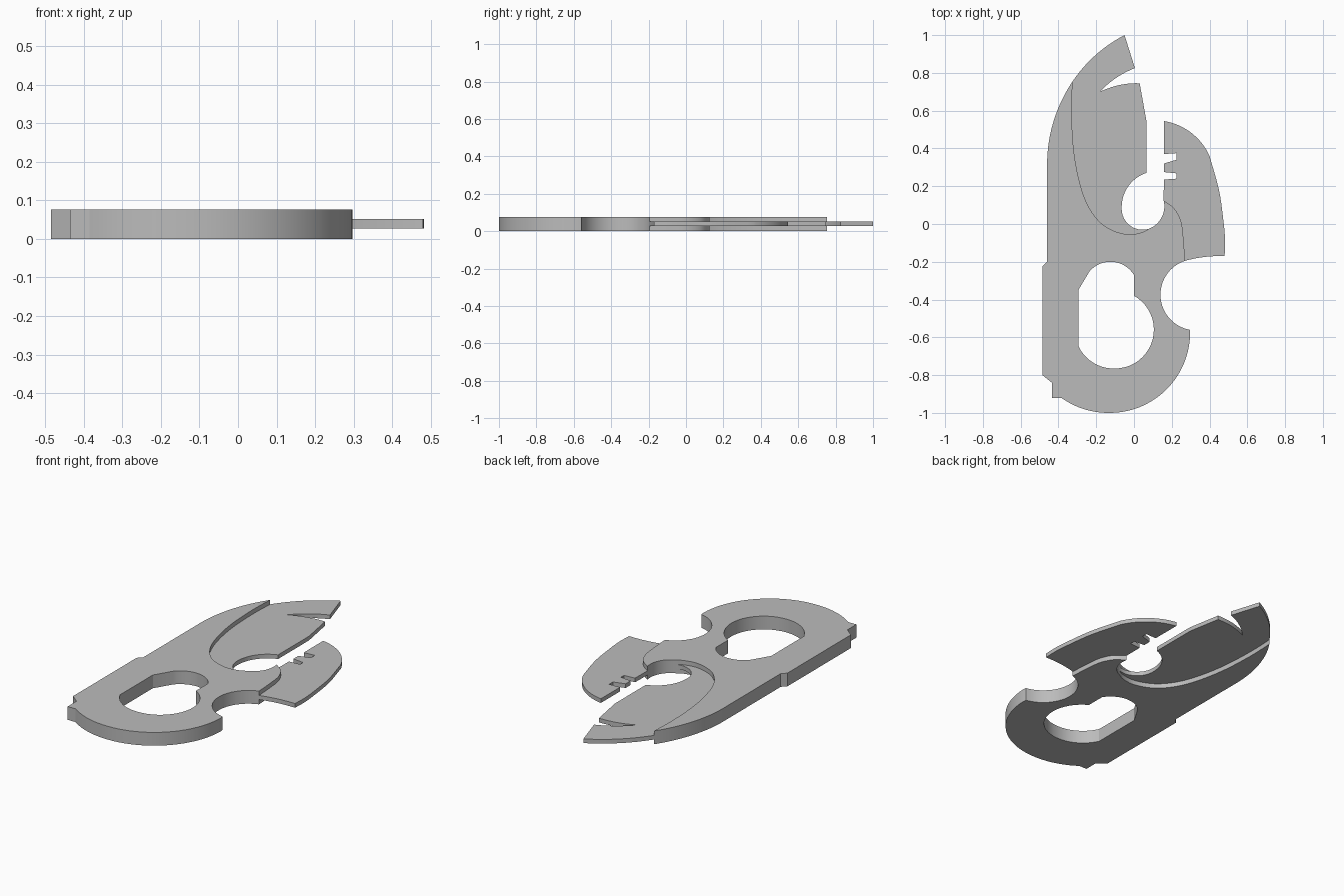
import bpy
import bmesh
import math
from mathutils import Vector
from mathutils.geometry import intersect_line_line

cube = bpy.data.objects.get("Cube")
if cube:
    bpy.data.objects.remove(cube, do_unlink=True)

steel = bpy.data.materials.new("grey_steel")
steel.use_nodes = True
GREY = (0.5, 0.5, 0.5, 1.0)
steel.diffuse_color = GREY
steel.node_tree.nodes["Principled BSDF"].inputs["Base Color"].default_value = GREY


def arc(a, m, b, n=20):
    """Points of the circular arc from a through m to b."""
    a, m, b = (Vector((*p, 0)) for p in (a, m, b))
    up = Vector((0, 0, 1))
    p, q = (a + m) / 2, (m + b) / 2
    c = intersect_line_line(p, p + up.cross(m - a), q, q + up.cross(b - m))[0]
    start = math.atan2(a.y - c.y, a.x - c.x)
    sweep = math.atan2(b.y - c.y, b.x - c.x) - start
    turn = (m - a).cross(b - m).z
    sweep = sweep % math.tau if turn > 0 else -((-sweep) % math.tau)
    r = (a - c).length
    return [(c.x + r * math.cos(start + sweep * i / n),
             c.y + r * math.sin(start + sweep * i / n)) for i in range(n + 1)]


def spline(pts, n=5):
    """Smooth curve through all the points."""
    v = [Vector(p) for p in pts]
    v = [2 * v[0] - v[1]] + v + [2 * v[-1] - v[-2]]
    out = []
    for p0, p1, p2, p3 in zip(v, v[1:], v[2:], v[3:]):
        for i in range(n):
            t = i / n
            out.append(tuple(0.5 * (2 * p1 + (p2 - p0) * t
                       + (2 * p0 - 5 * p1 + 4 * p2 - p3) * t * t
                       + (3 * p1 - p0 - 3 * p2 + p3) * t ** 3)))
    return out + [tuple(v[-2])]


def plate(name, loops, z0, z1):
    """Extrude closed outlines (first the rim, then holes) into a flat plate."""
    bm = bmesh.new()
    for loop in loops:
        clean = [p for i, p in enumerate(loop)
                 if (Vector(p) - Vector(loop[i - 1])).length > 1e-4]
        vs = [bm.verts.new((x, y, z0)) for x, y in clean]
        for i, vert in enumerate(vs):
            bm.edges.new((vs[i - 1], vert))
    bmesh.ops.triangle_fill(bm, edges=bm.edges[:], use_beauty=True)
    top = bmesh.ops.extrude_face_region(bm, geom=bm.faces[:], use_keep_orig=True)
    moved = [g for g in top["geom"] if isinstance(g, bmesh.types.BMVert)]
    bmesh.ops.translate(bm, verts=moved, vec=(0, 0, z1 - z0))
    bmesh.ops.recalc_face_normals(bm, faces=bm.faces[:])
    mesh = bpy.data.meshes.new(name)
    bm.to_mesh(mesh)
    bm.free()
    mesh.materials.append(steel)
    obj = bpy.data.objects.new(name, mesh)
    bpy.context.collection.objects.link(obj)
    bpy.ops.object.select_all(action='DESELECT')
    obj.select_set(True)
    bpy.context.view_layer.objects.active = obj
    bpy.ops.object.shade_smooth_by_angle(angle=math.radians(25))


# Edges shared between the handle and the thin plates
shoulder = (-0.325, 0.755)
tip = (0.08, -0.025)
throat = (0.157, 0.125)
corner = (0.27, -0.195)
blade_seam = spline([shoulder, (-0.33, 0.6), (-0.32, 0.4), (-0.29, 0.23),
                     (-0.245, 0.1), (-0.18, 0.01), (-0.11, -0.035),
                     (-0.03, -0.055), (0.04, -0.045), tip])
jaw_seam = spline([throat, (0.215, 0.08), (0.25, 0.01), (0.262, -0.08), corner])

# Thick handle with its finger opening
handle_rim = (
    arc((-0.46, 0.32), (-0.424, 0.55), shoulder)
    + blade_seam
    + arc(tip, (0.135, 0.017), throat)
    + jaw_seam
    + arc(corner, (0.14, -0.37), (0.295, -0.56))
    + arc((0.297, -0.58), (0.174, -0.874), (-0.13, -1.0))
    + arc((-0.13, -1.0), (-0.265, -0.98), (-0.385, -0.92), 10)
    + [(-0.435, -0.92), (-0.435, -0.84), (-0.485, -0.8),
       (-0.485, -0.225), (-0.46, -0.2)])
finger_opening = (
    [(-0.295, -0.35)]
    + arc((-0.235, -0.25), (-0.12, -0.2), (0, -0.27))
    + arc((0, -0.38), (0.105, -0.57), (-0.1, -0.765))
    + arc((-0.1, -0.765), (-0.215, -0.735), (-0.295, -0.645), 10))
plate("handle", [handle_rim, finger_opening], 0, 0.076)

# Thin hooked blade, on the model's right
blade_rim = (
    arc(shoulder, (-0.205, 0.893), (-0.05, 1.0))
    + arc((0.005, 0.825), (-0.1, 0.77), (-0.18, 0.7), 10)
    + arc((-0.18, 0.7), (-0.08, 0.735), (0.03, 0.745), 10)
    + [(0.065, 0.55)]
    + arc((0.065, 0.27), (-0.03, 0.2), (-0.065, 0.085))
    + arc((-0.065, 0.085), (-0.025, -0.005), tip)
    + blade_seam[::-1])
plate("hooked_blade", [blade_rim], 0.027, 0.051)

# Thin notched jaw, on the model's left
jaw_rim = (
    [throat, (0.158, 0.235), (0.225, 0.24), (0.225, 0.268), (0.158, 0.275),
     (0.158, 0.32), (0.225, 0.34), (0.225, 0.375), (0.158, 0.37)]
    + arc((0.158, 0.545), (0.3, 0.485), (0.4, 0.36))
    + spline([(0.4, 0.36), (0.45, 0.18), (0.473, 0.02), (0.482, -0.08), (0.48, -0.17)])
    + arc((0.48, -0.17), (0.37, -0.175), corner, 10)
    + jaw_seam[::-1])
plate("notched_jaw", [jaw_rim], 0.027, 0.051)
